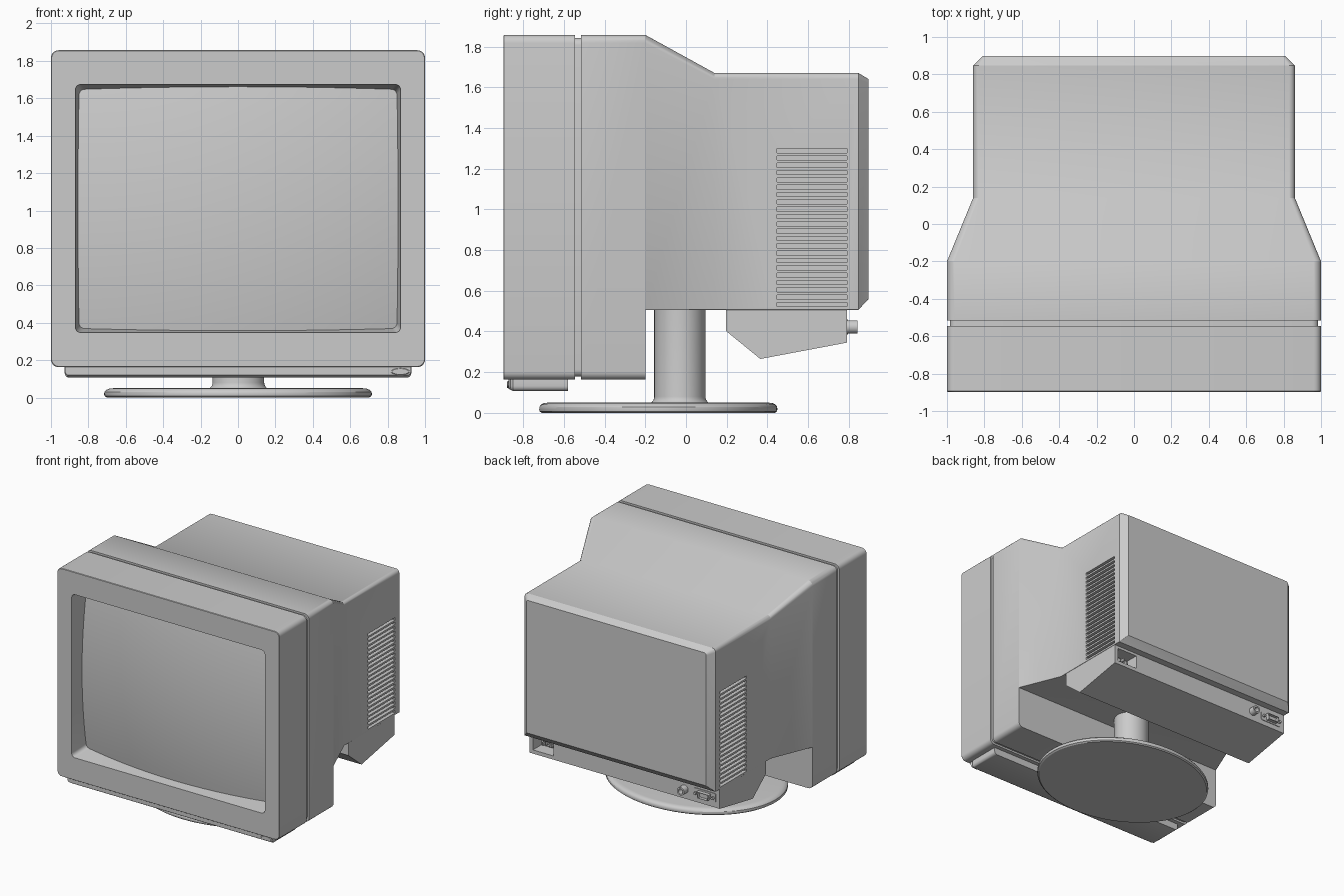
import bpy, bmesh
from math import sin, cos, pi, radians

if "Cube" in bpy.data.objects:
    bpy.data.objects.remove(bpy.data.objects["Cube"])


def make(name, verts, faces):
    me = bpy.data.meshes.new(name)
    me.from_pydata(verts, [], faces)
    bm = bmesh.new()
    bm.from_mesh(me)
    bmesh.ops.remove_doubles(bm, verts=bm.verts, dist=1e-5)
    bmesh.ops.recalc_face_normals(bm, faces=bm.faces)
    bm.to_mesh(me)
    bm.free()
    ob = bpy.data.objects.new(name, me)
    bpy.context.collection.objects.link(ob)
    return ob


def loft(name, rings):
    n = len(rings[0])
    verts = [v for r in rings for v in r]
    faces = [(k * n + i, k * n + (i + 1) % n, (k + 1) * n + (i + 1) % n, (k + 1) * n + i)
             for k in range(len(rings) - 1) for i in range(n)]
    faces += [tuple(range(n)), tuple(range(len(verts) - n, len(verts)))]
    return make(name, verts, faces)


def ring(y, hw, z0, z1, r, rb=None, cx=0, n=5):
    """Rounded rectangle in the xz plane; rb is the bottom corner radius."""
    rb = r if rb is None else rb
    pts = []
    for q, (sx, z, s, rad) in enumerate([(1, z1, -1, r), (-1, z1, -1, r), (-1, z0, 1, rb), (1, z0, 1, rb)]):
        for i in range(n + 1):
            a = (q + i / n) * pi / 2
            pts.append((cx + sx * (hw - rad) + rad * cos(a), y, z + s * rad + rad * sin(a)))
    return pts


def boxes(name, items):
    """Mesh of several boxes given as (x0, x1, y0, y1, z0, z1)."""
    verts, faces = [], []
    for x0, x1, y0, y1, z0, z1 in items:
        b = len(verts)
        verts += [(x, y, z) for x in (x0, x1) for y in (y0, y1) for z in (z0, z1)]
        faces += [tuple(b + i for i in f) for f in
                  [(0, 1, 3, 2), (4, 6, 7, 5), (0, 4, 5, 1), (2, 3, 7, 6), (0, 2, 6, 4), (1, 5, 7, 3)]]
    return make(name, verts, faces)


def lathe(name, profile, cx, cy, sx, sy, n=64):
    return loft(name, [[(cx + r * sx * cos(2 * pi * i / n), cy + r * sy * sin(2 * pi * i / n), z)
                        for i in range(n)] for r, z in profile])


def plug(name, cx, cz, steps, n=24, squash=1):
    """Round part along y from (radius, y) steps."""
    return loft(name, [[(cx + r * cos(2 * pi * i / n), y, cz + squash * r * sin(2 * pi * i / n))
                        for i in range(n)] for r, y in steps])


def cut(ob, cutter):
    cutter.hide_render = True
    m = ob.modifiers.new("cut", 'BOOLEAN')
    m.operation, m.object, m.solver = 'DIFFERENCE', cutter, 'EXACT'
    bpy.context.view_layer.objects.active = ob
    bpy.ops.object.modifier_apply(modifier=m.name)
    bpy.data.objects.remove(cutter)


# Housing: screen recess, bezel, seam groove, tapering rear shell
F, B, T = -0.897, 0.163, 1.857
housing = loft("housing", [
    ring(F + 0.22, 0.842, 0.378, 1.637, 0.03),
    ring(F, 0.87, 0.347, 1.675, 0.03),
    ring(F, 0.997, B + 0.003, T - 0.003, 0.04),
    ring(F + 0.004, 1.0, B, T, 0.04),
    ring(-0.545, 1.0, B, T, 0.04),
    ring(-0.545, 0.985, B + 0.015, T - 0.015, 0.035),
    ring(-0.515, 0.985, B + 0.015, T - 0.015, 0.035),
    ring(-0.515, 1.0, B, T, 0.04),
    ring(-0.2, 1.0, B, T, 0.04),
    ring(-0.2, 1.0, 0.506, T, 0.04, 0.002),
    ring(0.14, 0.86, 0.506, 1.67, 0.03, 0.002),
    ring(0.847, 0.86, 0.506, 1.67, 0.03, 0.002),
    ring(0.897, 0.81, 0.56, 1.64, 0.02, 0.002)])

# Side vents
slots = []
for s in (-1, 1):
    x0, x1 = sorted((s * 0.83, s * 0.9))
    for i in range(22):
        z = 0.522 + i * 0.036
        slots.append((x0, x1, 0.447, 0.792, z, z + 0.021))
cut(housing, boxes("vent_cutter", slots))

# Bulging screen
NX, NZ = 28, 22
verts, faces = [], []
for j in range(NZ + 1):
    for i in range(NX + 1):
        x, z = 0.862 * (2 * i / NX - 1), 0.655 * (2 * j / NZ - 1)
        verts.append((x, F + 0.025 + 0.12 * (x * x + z * z), 1.01 + z))
for j in range(NZ):
    for i in range(NX):
        a = j * (NX + 1) + i
        faces.append((a, a + 1, a + NX + 2, a + NX + 1))
make("screen", verts, faces)

# Control strip under the bezel with power button
loft("control_strip", [
    ring(-0.862, 0.917, 0.113, 0.18, 0.01, 0.02),
    ring(-0.872, 0.925, 0.12, 0.18, 0.01, 0.02)][::-1] + [
    ring(-0.85, 0.927, 0.107, 0.18, 0.01, 0.025),
    ring(-0.58, 0.927, 0.107, 0.18, 0.01, 0.025)])
plug("power_button", 0.868, 0.139, [(0.05, -0.86), (0.05, -0.875), (0.044, -0.879)], squash=0.36)

# Connector block under the rear shell, with a socket recess
profile = [(0.197, 0.52), (0.197, 0.402), (0.365, 0.265), (0.79, 0.345), (0.79, 0.52)]
block = loft("connector_block", [[(x, y, z) for y, z in profile] for x in (-0.857, 0.857)])
cut(block, boxes("socket_cutter", [(0.64, 0.825, 0.68, 0.85, 0.375, 0.485)]))
loft("power_socket", [[(0.7325 + x, y, 0.43 + z) for x, z in
     [(-0.065, -0.04), (0.065, -0.04), (0.065, 0.02), (0.04, 0.04), (-0.04, 0.04), (-0.065, 0.02)]]
     for y in (0.67, 0.70)])
boxes("socket_pins", [(0.7325 + d - 0.006, 0.7325 + d + 0.006, 0.69, 0.75, 0.415 + e, 0.44 + e)
                      for d, e in [(-0.035, -0.006), (0, 0.008), (0.035, -0.006)]])

# Round jack
plug("round_jack", -0.54, 0.422, [(0.033, 0.78), (0.033, 0.842), (0.02, 0.842), (0.02, 0.80)])

# Video port: plate, tapered shell, screws
loft("video_port_plate", [ring(y, 0.098, 0.385, 0.46, 0.012, cx=-0.725) for y in (0.78, 0.795)])


def port(y, k):
    return [(-0.725 + k * x, y, 0.422 + k * z) for x, z in
            [(-0.055, 0.025), (0.055, 0.025), (0.045, -0.025), (-0.045, -0.025)]]


loft("video_port_shell", [port(0.79, 1), port(0.825, 1), port(0.825, 0.88), port(0.80, 0.88)])
for s in (-1, 1):
    plug("port_screw", -0.725 + s * 0.078, 0.422, [(0.012, 0.79), (0.012, 0.815)], 6)

# Stand: oval foot and flared neck
lathe("stand_foot", [(0.98, 0), (0.997, 0.008), (1, 0.018), (0.998, 0.03), (0.985, 0.041),
                     (0.96, 0.048), (0.93, 0.05)], 0, -0.136, 0.716, 0.585, 96)
flare = [(1 + 0.25 * (1 - sin(a)), 0.045 + 0.035 * (1 - cos(a))) for a in [i * pi / 12 for i in range(7)]]
lathe("stand_neck", flare + [(1, 0.52)], 0.002, -0.03, 0.138, 0.126, 48)

# Smooth curved parts, keep edges sharp
for ob in bpy.context.scene.objects:
    ob.select_set(True)
bpy.ops.object.shade_smooth_by_angle(angle=radians(30))
